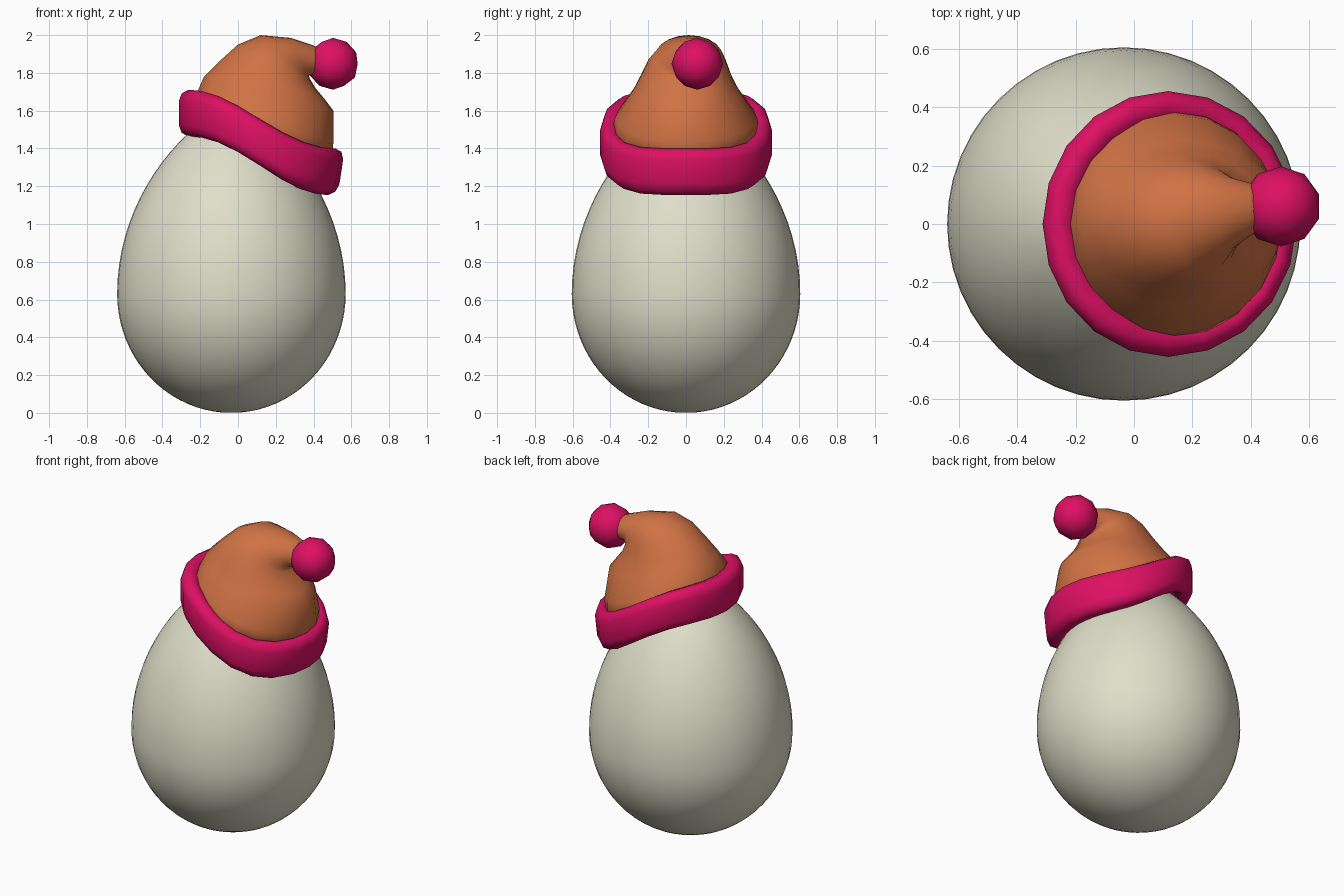
import bpy, bmesh
from math import sin, cos, pi

if "Cube" in bpy.data.objects:
    bpy.data.objects.remove(bpy.data.objects["Cube"])


def material(name, rgb):
    m = bpy.data.materials.new(name)
    m.diffuse_color = (*rgb, 1)
    m.use_nodes = True
    m.node_tree.nodes["Principled BSDF"].inputs["Base Color"].default_value = m.diffuse_color
    return m


CREAM = material("cream shell", (0.74, 0.735, 0.59))
ORANGE = material("orange cloth", (0.63, 0.17, 0.058))
PINK = material("pink trim", (0.73, 0.005, 0.127))


def finish(name, bm, mat):
    bmesh.ops.recalc_face_normals(bm, faces=bm.faces)
    me = bpy.data.meshes.new(name)
    bm.to_mesh(me)
    bm.free()
    me.materials.append(mat)
    for p in me.polygons:
        p.use_smooth = True
    ob = bpy.data.objects.new(name, me)
    bpy.context.collection.objects.link(ob)
    return ob


def loft(name, rings, mat, loop=False):
    """Skin closed rings of points; cap the ends unless they loop round."""
    bm = bmesh.new()
    vs = [[bm.verts.new(p) for p in r] for r in rings]
    n = len(vs[0])
    for i in range(len(vs) if loop else len(vs) - 1):
        a, b = vs[i], vs[(i + 1) % len(vs)]
        for j in range(n):
            k = (j + 1) % n
            bm.faces.new((a[j], a[k], b[k], b[j]))
    if not loop:
        bm.faces.new(vs[0])
        bm.faces.new(vs[-1])
    return finish(name, bm, mat)


# Egg body: half ellipse below, more pointed curve above
rings = []
for i in range(1, 40):
    t = -cos(pi * i / 40)
    r = 0.605 * (1 - t * t) ** (0.5 if t < 0 else 0.73)
    z = 0.63 + t * (0.63 if t < 0 else 0.99)
    rings.append([(-0.035 + r * cos(2 * pi * j / 48), r * sin(2 * pi * j / 48), z)
                  for j in range(48)])
loft("egg_body", rings, CREAM)

# Drooping hat: upper-left point, lower-right point, half depth, y offset
SECTIONS = [
    (-0.24, 1.60, 0.49, 1.30, 0.40, 0.0),
    (-0.215, 1.70, 0.505, 1.43, 0.375, 0.0),
    (-0.18, 1.78, 0.505, 1.60, 0.29, 0.0),
    (-0.10, 1.86, 0.46, 1.66, 0.25, 0.0),
    (0.00, 1.95, 0.41, 1.72, 0.215, 0.005),
    (0.12, 2.00, 0.38, 1.77, 0.18, 0.015),
    (0.28, 1.985, 0.375, 1.785, 0.125, 0.035),
    (0.40, 1.945, 0.40, 1.785, 0.09, 0.05),
    (0.47, 1.90, 0.47, 1.80, 0.05, 0.06),
]
rings = []
for lx, lz, rx, rz, d, cy in SECTIONS:
    ring = []
    for j in range(20):
        a = 2 * pi * j / 20
        c = cos(a) / 2
        ring.append(((lx + rx) / 2 + c * (rx - lx), cy + d * sin(a),
                     (lz + rz) / 2 + c * (rz - lz)))
    rings.append(ring)
loft("hat_cone", rings, ORANGE)

# Thick rolled brim following an S-shaped slope
PROFILE = [(0.055, -0.065), (0.055, 0.065), (0.04, 0.105), (0.005, 0.123),
           (-0.04, 0.105), (-0.07, 0.05), (-0.07, -0.065), (-0.045, -0.11),
           (0.005, -0.123), (0.04, -0.105)]
rings = []
for j in range(20):
    a = 2 * pi * j / 20
    c, s = cos(a), sin(a)
    zc = 1.432 - 0.155 * sin(c * pi / 2)
    rings.append([(0.117 + c * (0.375 + u) + 0.15 * w * max(c, 0),
                   s * (0.40 + u), zc + w) for u, w in PROFILE])
loft("hat_brim", rings, PINK, loop=True)

# Pompom at the tip
bm = bmesh.new()
bmesh.ops.create_icosphere(bm, subdivisions=2, radius=0.137)
bmesh.ops.translate(bm, verts=bm.verts, vec=(0.503, 0.06, 1.848))
finish("pompom", bm, PINK)
